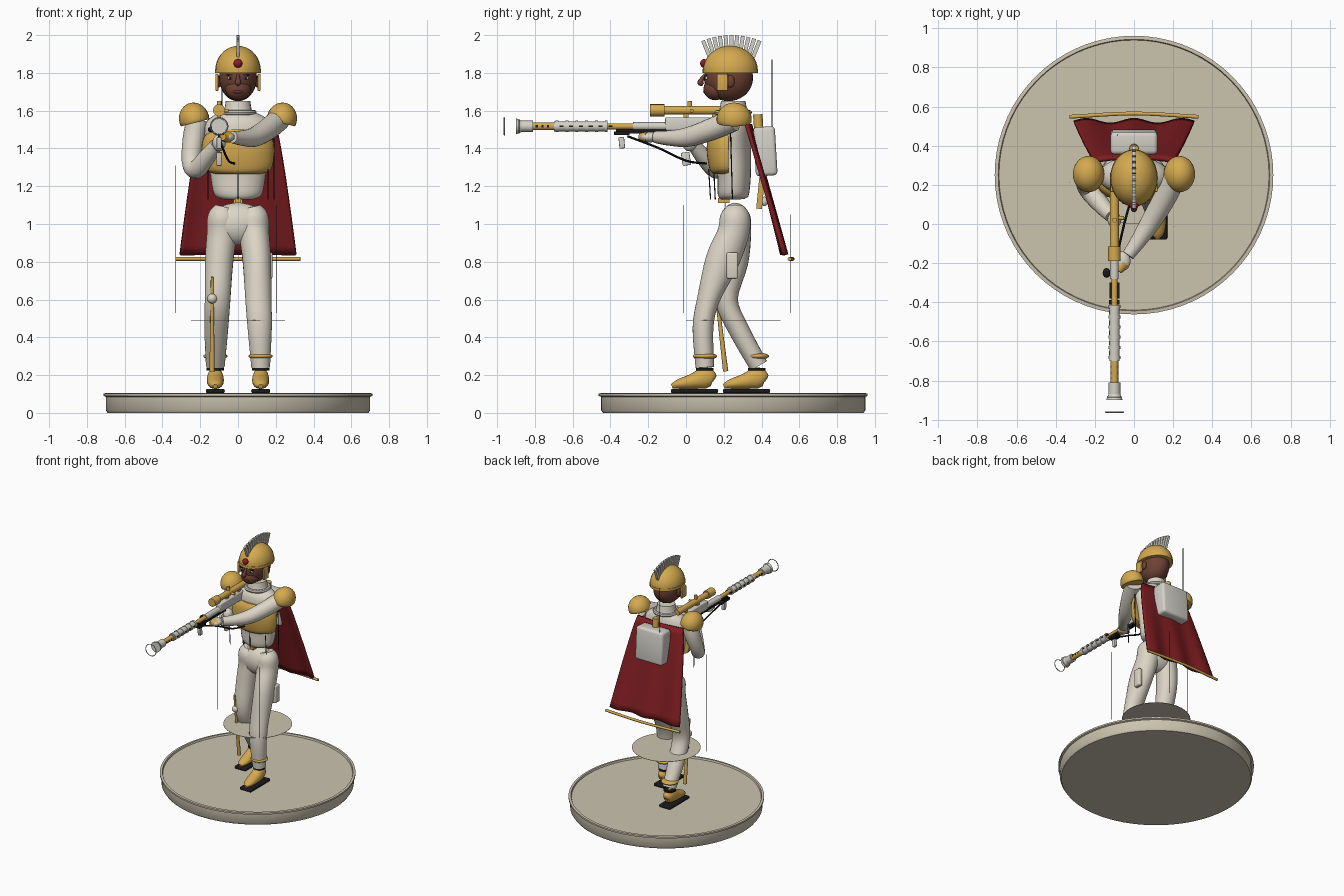
import bpy, bmesh, math
from mathutils import Vector, Quaternion, Matrix

cube = bpy.data.objects.get("Cube")
if cube:
    bpy.data.objects.remove(cube, do_unlink=True)


def material(name, rgb):
    m = bpy.data.materials.new(name)
    m.use_nodes = True
    m.diffuse_color = (*rgb, 1)
    m.node_tree.nodes["Principled BSDF"].inputs["Base Color"].default_value = (*rgb, 1)
    return m


ivory = material("ivory", (.72, .67, .57))
stone = material("stone", (.6, .55, .43))
gold = material("gold", (.66, .40, .08))
red = material("cape red", (.21, .012, .015))
skin = material("brown skin", (.16, .055, .035))
black = material("black", (.01, .01, .011))
grey = material("pale grey", (.66, .64, .58))
jewel = material("jewel red", (.28, .01, .02))
white = material("eye white", (.8, .8, .78))
lip = material("lip", (.18, .03, .03))
parts = []


def finish(name, bm, mat):
    bmesh.ops.recalc_face_normals(bm, faces=bm.faces)
    me = bpy.data.meshes.new(name)
    bm.to_mesh(me)
    bm.free()
    me.materials.append(mat)
    ob = bpy.data.objects.new(name, me)
    bpy.context.collection.objects.link(ob)
    parts.append(ob)
    return ob


def loft(name, rows, mat, sides=20, steps=4, back=None):
    """Smooth tube through rows of (x, y, z, rx, ry)."""
    rows = [Vector(r if len(r) == 5 else (*r, r[3])) for r in rows]
    ext = [rows[0] * 2 - rows[1]] + rows + [rows[-1] * 2 - rows[-2]]
    path = []
    for i in range(1, len(ext) - 2):
        a, b, c, d = ext[i - 1:i + 3]
        for s in range(steps):
            t = s / steps
            path.append(.5 * (2 * b + (c - a) * t + (2 * a - 5 * b + 4 * c - d) * t ** 2
                              + (3 * b - a - 3 * c + d) * t ** 3))
    path.append(rows[-1])
    bm, rings, q, old = bmesh.new(), [], Quaternion(), Vector((0, 0, 1))
    for i, p in enumerate(path):
        tan = Vector((path[min(i + 1, len(path) - 1)] - path[max(i - 1, 0)])[:3]).normalized()
        q = old.rotation_difference(tan) @ q
        old, ring = tan, []
        for k in range(sides):
            a = math.tau * k / sides
            v = Vector(p[:3]) + q @ Vector((max(p[3], .001) * math.cos(a), max(p[4], .001) * math.sin(a), 0))
            if back is not None:
                v.y = min(v.y, back)
            ring.append(bm.verts.new(v))
        rings.append(ring)
    for r, s in zip(rings, rings[1:]):
        for k in range(sides):
            n = (k + 1) % sides
            bm.faces.new((r[k], r[n], s[n], s[k]))
    bm.faces.new(rings[0])
    bm.faces.new(rings[-1])
    return finish(name, bm, mat)


def blob(name, c, r, mat, floor=None, roll=0):
    """Ellipsoid, optionally flattened below a height, then rolled about y."""
    bm = bmesh.new()
    bmesh.ops.create_uvsphere(bm, u_segments=28, v_segments=18, radius=1)
    for v in bm.verts:
        v.co = Vector([v.co[i] * r[i] for i in range(3)])
        if floor is not None:
            v.co.z = max(v.co.z, floor)
        v.co = Matrix.Rotation(roll, 3, 'Y') @ v.co + Vector(c)
    return finish(name, bm, mat)


def rod(name, a, b, r1, mat, r2=None, sides=16):
    a, b = Vector(a), Vector(b)
    bm = bmesh.new()
    bmesh.ops.create_cone(bm, cap_ends=True, segments=sides, radius1=r1,
                          radius2=r1 if r2 is None else r2, depth=(b - a).length)
    q = Vector((0, 0, 1)).rotation_difference((b - a).normalized())
    bm.transform(Matrix.Translation((a + b) / 2) @ q.to_matrix().to_4x4())
    return finish(name, bm, mat)


def box(name, c, size, mat, tilt=0, bevel=0):
    bm = bmesh.new()
    bmesh.ops.create_cube(bm, size=1)
    bm.transform(Matrix.Translation(c) @ Matrix.Rotation(tilt, 4, 'X') @ Matrix.Diagonal((*size, 1)))
    if bevel:
        bmesh.ops.bevel(bm, geom=bm.edges[:], offset=bevel, segments=3, profile=.5, affect='EDGES')
    return finish(name, bm, mat)


def hoop(name, c, r, thick, mat, upright=False):
    bm, n = bmesh.new(), 32
    for i in range(8):
        a = math.tau * i / 8
        bm.verts.new((r + thick * math.cos(a), 0, thick * math.sin(a)))
    vs = list(bm.verts)
    es = [bm.edges.new((vs[i], vs[(i + 1) % 8])) for i in range(8)]
    bmesh.ops.spin(bm, geom=vs + es, cent=(0, 0, 0), axis=(0, 0, 1), angle=math.tau, steps=n)
    bmesh.ops.remove_doubles(bm, verts=bm.verts, dist=.0001)
    bm.transform(Matrix.Translation(c) @ Matrix.Rotation(math.pi / 2 if upright else 0, 4, 'X'))
    return finish(name, bm, mat)


# Round base with a raised lip, and the thin floating disc
bm = bmesh.new()
prof = [(0, 0), (.69, 0), (.7, .015), (.7, .085), (.712, .09), (.712, .103), (.694, .105), (.69, .092), (0, .092)]
vs = [bm.verts.new((r, 0, z)) for r, z in prof]
es = [bm.edges.new(p) for p in zip(vs, vs[1:])]
bmesh.ops.spin(bm, geom=vs + es, cent=(0, 0, 0), axis=(0, 0, 1), angle=math.tau, steps=72)
bmesh.ops.remove_doubles(bm, verts=bm.verts, dist=.0001)
bm.transform(Matrix.Translation((0, .25, 0)))
finish("base", bm, stone)
rod("floating_disc", (0, .25, .489), (0, .25, .491), .25, stone, sides=48)

# Trousers, boots and ankle rings
blob("hips", (0, .26, 1.0), (.16, .083, .112), ivory)
loft("left_leg", [(.07, .26, 1.09, .05), (.08, .26, 1.04, .08), (.085, .25, .95, .08, .085), (.1, .19, .8, .075, .09),
                  (.108, .118, .6, .07, .06), (.115, .09, .45, .065, .055), (.12, .1, .24, .05)], ivory)
loft("right_leg", [(-.07, .26, 1.09, .05), (-.08, .26, 1.04, .08), (-.085, .265, .95, .08, .08), (-.1, .25, .8, .075, .08),
                   (-.108, .215, .6, .068, .06), (-.115, .28, .44, .063, .055), (-.12, .385, .25, .05)], ivory)
for side, x, y in (("left", .12, .04), ("right", -.12, .315)):
    loft(side + "_boot", [(x, y - .115, .14, .012), (x, y - .08, .152, .036, .025), (x, y, .168, .045, .042),
                          (x, y + .06, .185, .042, .056), (x, y + .1, .18, .03, .04), (x, y + .11, .175, .01)], gold)
    box(side + "_sole", (x, y + .005, .116), (.1, .25, .022), black, bevel=.008)
    rod(side + "_ankle_band", (x, y + .06, .225), (x, y + .06, .238), .046, black)
    blob(side + "_ankle_ring", (x, y + .06, .3), (.064, .064, .019), gold)
box("thigh_pouch", (.165, .245, .78), (.035, .06, .14), ivory, bevel=.01)
rod("baton", (-.137, .15, .72), (-.137, .21, .22), .007, gold, .014)
blob("baton_ball", (-.137, .163, .605), (.026, .026, .026), ivory)

# Torso, breastplate and collar
loft("torso", [(0, .25, 1.13, .08, .06), (0, .25, 1.155, .125, .082), (0, .255, 1.25, .145, .088), (0, .25, 1.38, .16, .095),
               (0, .245, 1.5, .18, .1), (0, .25, 1.56, .15, .085), (0, .25, 1.6, .07, .06)], ivory, 28)
loft("breastplate", [(0, .215, 1.265, .12, .07), (0, .215, 1.29, .175, .09), (0, .215, 1.38, .192, .105),
                     (0, .215, 1.46, .18, .1), (0, .215, 1.5, .13, .08)], gold, 32, back=.225)
loft("collar", [(0, .25, 1.57, .1, .09), (0, .25, 1.6, .075, .075), (0, .25, 1.65, .065, .065)], ivory)
hoop("collar_ring", (0, .25, 1.59), .085, .014, grey)
box("belt_clasp", (0, .2, 1.125), (.03, .06, .025), gold)
for x, y, top in ((0, .155, 1.32), (-.16, .13, 1.29), (.16, .13, 1.29), (.19, .246, 1.48)):
    rod("harness_cord", (x, y, 1.13), (x, y - .01, top), .003, black, sides=6)

# Head
blob("head", (0, .225, 1.775), (.1, .13, .125), skin)
blob("jaw", (0, .155, 1.715), (.068, .062, .06), skin)
loft("nose", [(0, .1, 1.79, .008), (0, .083, 1.765, .012), (0, .077, 1.748, .017), (0, .09, 1.738, .008)], skin, 12)
blob("mouth", (0, .1, 1.7), (.026, .009, .009), lip)
for side, s in (("left", 1), ("right", -1)):
    blob(side + "_eye", (s * .04, .109, 1.772), (.016, .008, .008), white)
    blob(side + "_pupil", (s * .04, .103, 1.772), (.007, .005, .007), black)
    box(side + "_brow", (s * .042, .106, 1.79), (.036, .008, .005), black)
    blob(side + "_ear", (s * .1, .235, 1.755), (.012, .022, .032), skin)
    box(side + "_cheek_guard", (s * .112, .193, 1.75), (.016, .058, .09), gold, bevel=.005)
    blob(side + "_pauldron", (s * .232, .255, 1.555), (.08, .093, .088), gold, floor=-.02, roll=s * .25)

# Helmet with jewel and fanned crest
blob("helmet", (0, .235, 1.815), (.12, .145, .128), gold, floor=-.015)
loft("helmet_rim", [(0, .235, 1.8, .122, .147), (0, .235, 1.82, .122, .147)], gold, 32)
blob("jewel", (0, .095, 1.85), (.023, .02, .023), jewel)
for i in range(11):
    a = math.radians(-22 + 4.4 * i)
    box("crest_spike", (0, .24 + .35 * math.sin(a), 1.6 + .35 * math.cos(a)), (.018, .021, .1), grey, -a)

# Arms
loft("left_arm", [(.215, .25, 1.55, .06), (.155, .13, 1.5, .058), (.085, .01, 1.46, .052),
                  (.02, -.09, 1.455, .04), (-.03, -.16, 1.46, .032)], ivory)
loft("right_arm", [(-.215, .26, 1.55, .058), (-.235, .25, 1.45, .058), (-.248, .21, 1.33, .05), (-.22, .16, 1.29, .05),
                   (-.16, .09, 1.36, .044), (-.115, .04, 1.42, .034)], ivory)
blob("left_hand", (-.06, -.19, 1.46), (.042, .05, .028), ivory)
blob("right_hand", (-.1, .02, 1.43), (.035, .04, .045), ivory)
loft("left_cuff", [(-.05, -.2, 1.46, .03), (-.08, -.24, 1.462, .02)], gold)

# Rifle: barrel sections given as start, end, two radii
X, Z = -.1, 1.517
for a, b, r, s, m in ((-.9, -.87, .042, .03, grey), (-.87, -.81, .03, .03, grey), (-.81, -.7, .02, .02, gold),
                      (-.7, -.415, .026, .026, grey), (-.415, -.28, .016, .016, gold), (-.28, .1, .022, .022, grey)):
    rod("barrel", (X, a, Z), (X, b, Z), r, m, s)
for i in range(6):
    rod("barrel_collar", (X, -.69 + i * .052, Z), (X, -.675 + i * .052, Z), .03, grey)
    box("barrel_vent", (X, -.66 + i * .052, Z), (.054, .022, .008), black)
for i in range(3):
    box("muzzle_vent", (X, -.79 + i * .03, Z), (.041, .012, .012), black)
hoop("muzzle_ring", (X, -.962, Z), .046, .003, grey, True)
hoop("inner_muzzle_ring", (X, -.885, Z), .036, .003, grey, True)
box("receiver", (X, .04, 1.53), (.045, .3, .07), grey, bevel=.008)
box("receiver_underside", (X, -.2, 1.49), (.03, .34, .02), black)
box("stock", (X, .2, 1.52), (.04, .1, .06), gold, bevel=.008)
rod("scope", (X, -.12, 1.602), (X, .26, 1.602), .023, gold)
rod("scope_lens_hood", (X, -.19, 1.602), (X, -.115, 1.602), .032, gold)
rod("scope_knob", (X, .02, 1.61), (X, .02, 1.652), .012, gold)
rod("scope_side_knob", (X, .03, 1.6), (X + .05, .03, 1.6), .01, gold)
for y in (.0, .15):
    box("scope_mount", (X, y, 1.57), (.02, .025, .04), gold)
box("foregrip", (X, -.34, 1.43), (.025, .03, .06), grey, .1, .005)
box("foregrip_hinge", (X, -.34, 1.48), (.05, .08, .02), black)
box("magazine", (X, .0, 1.345), (.03, .045, .07), grey, .15, .006)
blob("bipod_joint", (-.14, -.25, 1.5), (.02, .025, .015), black)
loft("sling", [(X, -.31, 1.465, .006), (-.08, -.14, 1.4, .006), (-.05, .0, 1.335, .006), (-.02, .11, 1.32, .006)], black, 8)

# Cape: wavy sheet widening to the hem, with a bowed gold rod
bm, N, M = bmesh.new(), 32, 14
grid = []
for j in range(M + 1):
    v = j / M
    row = []
    for i in range(N + 1):
        u = 2 * i / N - 1
        row.append(bm.verts.new((u * (.2 + .11 * v ** .8), .35 + .18 * v + .012 * v * math.cos(8 * u) - .02 * (1 - v) * u * u,
                                 1.53 - .69 * v)))
    grid.append(row)
for r, s in zip(grid, grid[1:]):
    for i in range(N):
        bm.faces.new((r[i], r[i + 1], s[i + 1], s[i]))
cape = finish("cape", bm, red)
cape.modifiers.new("thickness", 'SOLIDIFY').thickness = .02
loft("cape_rod", [(-.33, .548, .815, .01), (0, .565, .815, .01), (.33, .548, .815, .01)], gold, 10)

# Backpack, antenna and thin poles
box("backpack", (0, .42, 1.385), (.24, .115, .26), grey, .06, .02)
rod("backpack_cap", (0, .385, 1.5), (0, .38, 1.58), .025, gold)
box("backpack_tail", (0, .395, 1.165), (.05, .03, .17), gold, -.1)
blob("backpack_tail_ball", (0, .415, 1.12), (.018, .018, .025), grey)
rod("antenna", (-.085, .455, 1.4), (-.085, .455, 1.87), .003, black, sides=6)
for x, y, top in ((-.33, .21, 1.31), (.127, .555, 1.05), (.205, -.015, 1.1)):
    rod("thin_pole", (x, y, .53), (x, y, top), .0015, black, sides=6)

# Smooth shading with sharp creases
bpy.ops.object.select_all(action='DESELECT')
for ob in parts:
    ob.select_set(True)
bpy.context.view_layer.objects.active = parts[0]
bpy.ops.object.shade_smooth_by_angle(angle=math.radians(40))
